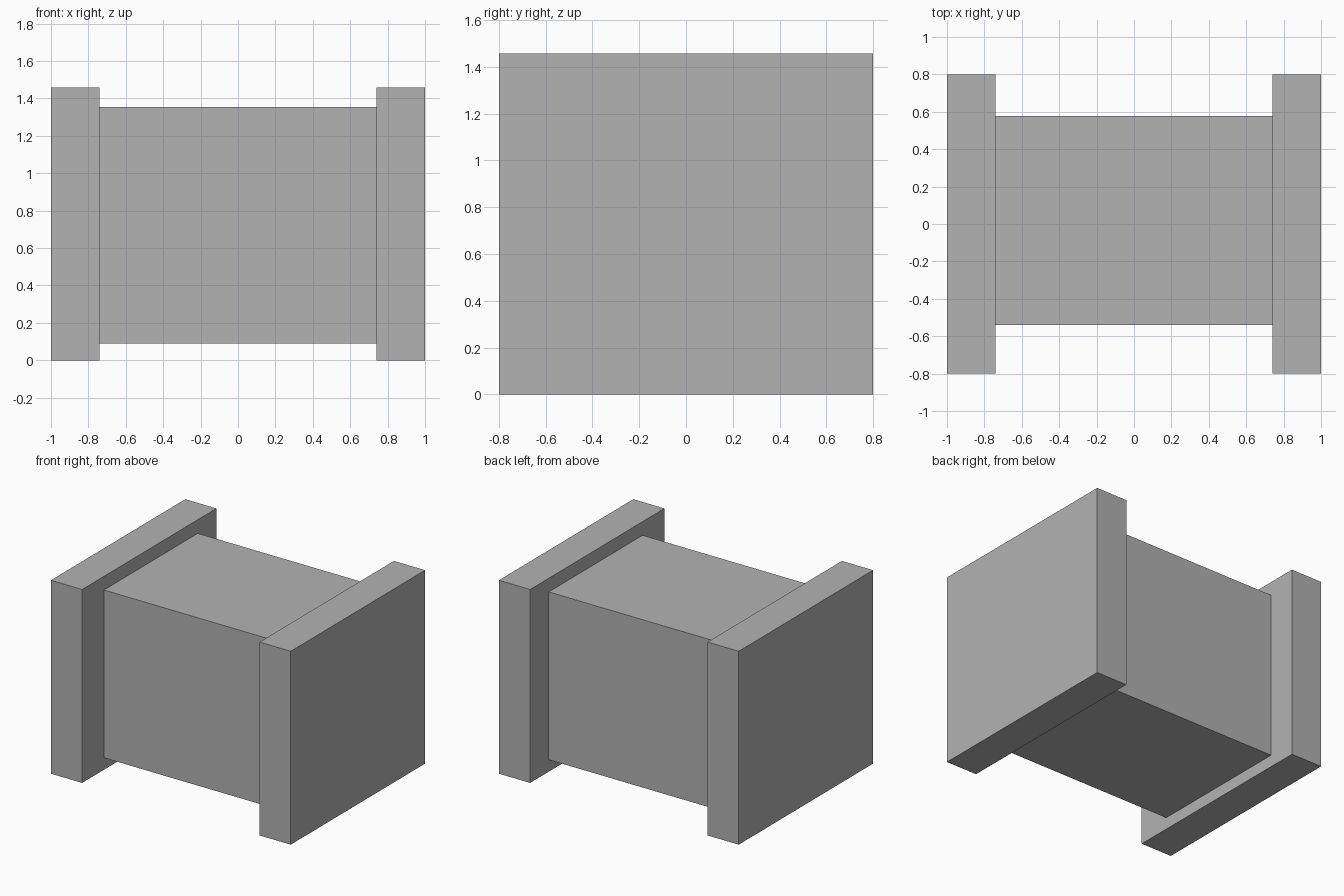
import bpy
from mathutils import Vector

default_cube = bpy.data.objects.get("Cube")
if default_cube:
    bpy.data.objects.remove(default_cube, do_unlink=True)

# Single plain grey
GREY = (0.448, 0.448, 0.448, 1.0)
grey = bpy.data.materials.new("plain_grey")
grey.use_nodes = True
grey.diffuse_color = GREY
for node in grey.node_tree.nodes:
    if node.type == "BSDF_PRINCIPLED":
        node.inputs["Base Color"].default_value = GREY


def box(name, low, high):
    """Flat-sided block between two opposite corners."""
    low, high = Vector(low), Vector(high)
    bpy.ops.mesh.primitive_cube_add(size=1, location=(low + high) / 2)
    obj = bpy.context.object
    obj.name = name
    obj.scale = high - low
    bpy.ops.object.transform_apply(location=False, rotation=False, scale=True)
    obj.data.materials.append(grey)
    return obj


INNER, OUTER = 0.74, 1.0
DEPTH, HEIGHT = 0.8, 1.458

# Tall end slabs, mirrored across the centre
for side, sign in (("left", 1), ("right", -1)):
    x_low, x_high = sorted((sign * INNER, sign * OUTER))
    box(side + "_end_slab", (x_low, -DEPTH, 0), (x_high, DEPTH, HEIGHT))

# Block between the slabs, set slightly towards the back
box("middle_block", (-INNER, -0.54, 0.09), (INNER, 0.578, 1.355))
